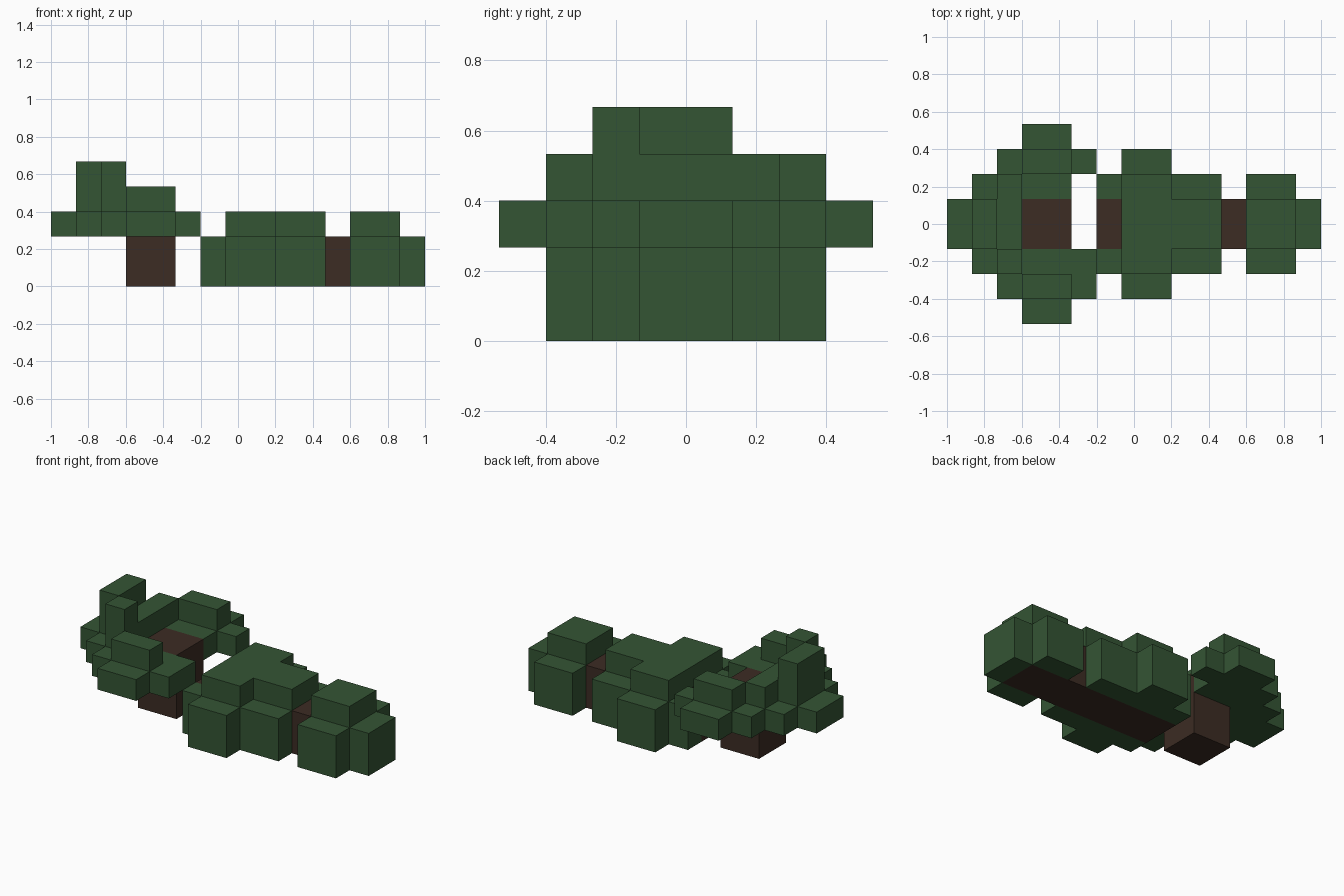
import bpy, bmesh
from mathutils import Vector

cube = bpy.data.objects.get("Cube")
if cube:
    bpy.data.objects.remove(cube, do_unlink=True)

UNIT = 2 / 15                       # edge of one block
ORIGIN = Vector((-1, 0, 0))
occupied = {}                       # block position -> part name


def material(name, rgb):
    mat = bpy.data.materials.new(name)
    mat.use_nodes = True
    colour = (*rgb, 1)
    mat.diffuse_color = colour
    mat.node_tree.nodes["Principled BSDF"].inputs["Base Color"].default_value = colour
    return mat


def fill(part, xs, ys, zs, mirror=False):
    """Claim free blocks in a range; mirror repeats it on the other side of y."""
    spans = [ys, (-ys[1], -ys[0])] if mirror else [ys]
    for y0, y1 in spans:
        for x in range(*xs):
            for y in range(y0, y1):
                for z in range(*zs):
                    occupied.setdefault((x, y, z), part)


def build(part, mat):
    """Make the outer skin of all blocks belonging to a part."""
    bm = bmesh.new()
    for cell in [c for c, p in occupied.items() if p == part]:
        centre = Vector(cell) + Vector((.5, .5, .5))
        for axis in range(3):
            for sign in (-1, 1):
                n = Vector((0, 0, 0))
                n[axis] = sign
                if tuple(int(a + b) for a, b in zip(cell, n)) in occupied:
                    continue
                u = Vector((0, 0, 0))
                u[(axis + 1) % 3] = .5
                v = n.cross(u)
                mid = centre + n / 2
                corners = (mid - u - v, mid + u - v, mid + u + v, mid - u + v)
                bm.faces.new([bm.verts.new(ORIGIN + c * UNIT) for c in corners])
    bmesh.ops.remove_doubles(bm, verts=bm.verts, dist=UNIT / 100)
    bmesh.ops.dissolve_limit(bm, angle_limit=.01, verts=bm.verts, edges=bm.edges)
    mesh = bpy.data.meshes.new(part)
    bm.to_mesh(mesh)
    bm.free()
    mesh.materials.append(mat)
    obj = bpy.data.objects.new(part, mesh)
    bpy.context.collection.objects.link(obj)


# Wood: standing stump and fallen log
fill("stump", (3, 5), (-1, 1), (0, 3))
fill("fallen_log", (6, 14), (-1, 1), (0, 2))

# Ring of leaves around the stump
ring = "stump_leaves"
fill(ring, (0, 1), (-1, 1), (2, 3))
fill(ring, (1, 2), (-2, 2), (2, 3))
fill(ring, (2, 3), (-3, 3), (2, 3))
fill(ring, (3, 5), (1, 4), (2, 3), mirror=True)
fill(ring, (5, 6), (2, 3), (2, 3), mirror=True)
fill(ring, (5, 6), (-2, -1), (2, 3))
# Raised rim and broken peaks
fill(ring, (3, 5), (2, 3), (3, 4), mirror=True)
fill(ring, (2, 3), (-1, 2), (3, 4))
fill(ring, (2, 3), (-2, -1), (3, 5))
fill(ring, (1, 2), (-1, 1), (3, 5))

# Leaves around the middle of the log
middle = "log_middle_leaves"
fill(middle, (6, 11), (1, 2), (0, 2), mirror=True)
fill(middle, (7, 9), (2, 3), (0, 2), mirror=True)
fill(middle, (7, 9), (-2, 2), (2, 3))
fill(middle, (9, 11), (-1, 1), (2, 3))

# Leaves at the tip of the log
tip = "log_tip_leaves"
fill(tip, (12, 14), (1, 2), (0, 2), mirror=True)
fill(tip, (12, 14), (-1, 1), (2, 3))
fill(tip, (14, 15), (-1, 1), (0, 2))

bark = material("dark brown bark", (.045, .025, .017))
leaf = material("dark green leaves", (.034, .089, .034))
for name in ("stump", "fallen_log"):
    build(name, bark)
for name in (ring, middle, tip):
    build(name, leaf)
